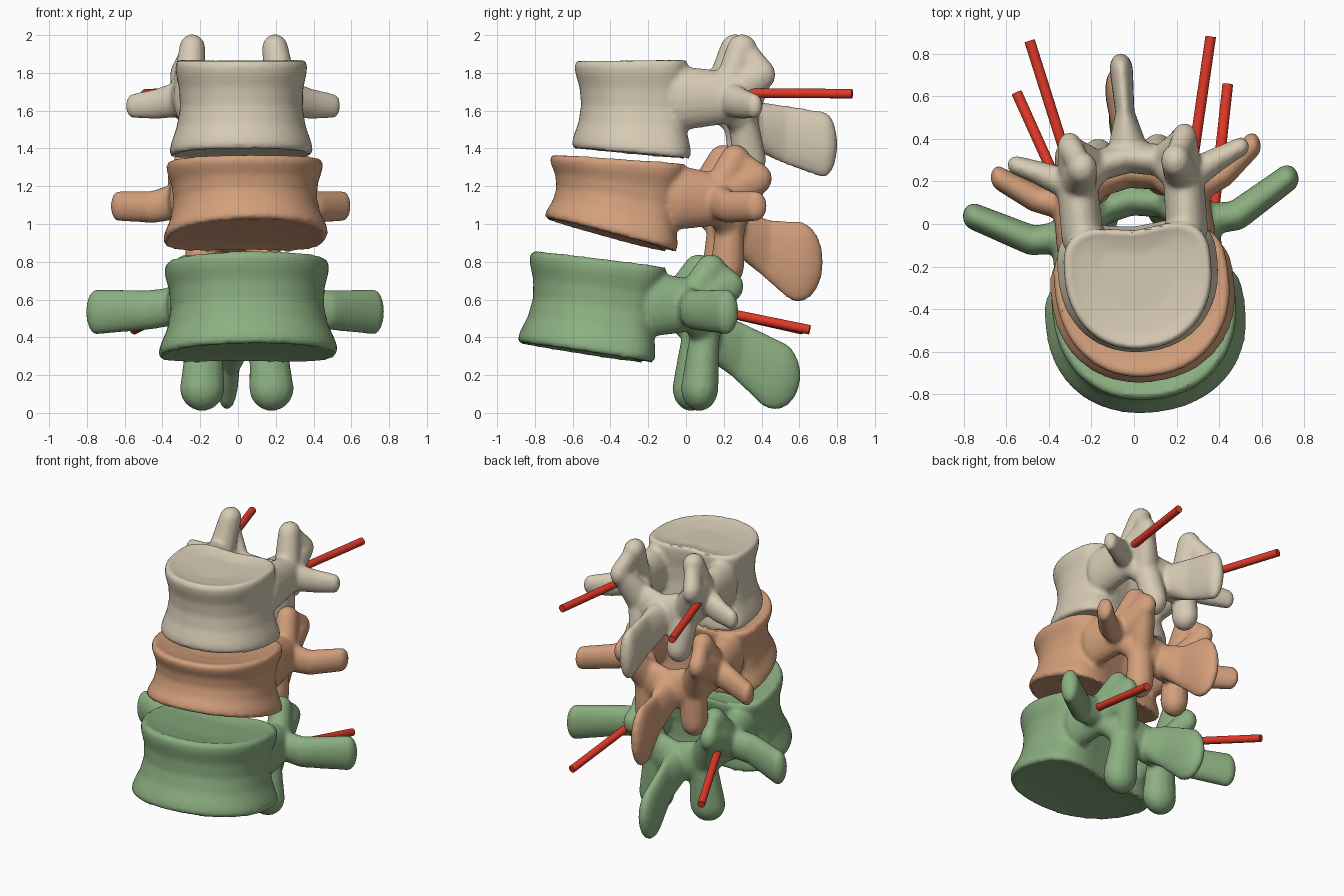
import bpy, bmesh, math
from mathutils import Matrix, Vector

if "Cube" in bpy.data.objects:
    bpy.data.objects.remove(bpy.data.objects["Cube"])


def material(name, rgb):
    m = bpy.data.materials.new(name)
    m.diffuse_color = (*rgb, 1)
    m.use_nodes = True
    m.node_tree.nodes["Principled BSDF"].inputs["Base Color"].default_value = m.diffuse_color
    return m


def finish(bm, name, mat):
    bmesh.ops.recalc_face_normals(bm, faces=bm.faces)
    me = bpy.data.meshes.new(name)
    bm.to_mesh(me)
    bm.free()
    ob = bpy.data.objects.new(name, me)
    bpy.context.collection.objects.link(ob)
    me.materials.append(mat)
    bpy.ops.object.select_all(action='DESELECT')
    ob.select_set(True)
    bpy.context.view_layer.objects.active = ob
    return ob


# Unit sphere directions used for all rounded bone blobs
BALL = [Vector((math.sin(p) * math.cos(t), math.sin(p) * math.sin(t), math.cos(p)))
        for p in [math.pi * (i + .5) / 9 for i in range(9)]
        for t in [2 * math.pi * j / 14 for j in range(14)]]


def chain(bm, blobs, mirror=True):
    """Hull successive ellipsoids (centre, radii) into a bony limb."""
    for side in ((1, -1) if mirror else (1,)):
        for pair in zip(blobs, blobs[1:]):
            vs = [bm.verts.new((side * (c[0] + r[0] * d.x), c[1] + r[1] * d.y, c[2] + r[2] * d.z))
                  for c, r in pair for d in BALL]
            bmesh.ops.convex_hull(bm, input=vs)
            bmesh.ops.delete(bm, geom=[v for v in bm.verts if not v.link_faces], context='VERTS')


def body(bm, bottom, top, n=56):
    """Waisted drum with a flat, notched back; ends are (half width, front y, back y, front z, back z)."""
    # (height fraction, outline scale, dish depth)
    levels = [(0, .5, .02), (0, .82, .012), (0, .97, 0), (.05, 1, 0), (.13, .985, 0), (.3, .92, 0),
              (.5, .89, 0), (.7, .92, 0), (.86, .985, 0), (.95, 1, 0), (1, .96, 0), (1, .82, -.015), (1, .5, -.03)]
    rings = []
    for u, k, dish in levels:
        w, fy, by, fz, bz = [a + (b - a) * u for a, b in zip(bottom, top)]
        cy = fy + .62 * (by - fy)
        ring = []
        for i in range(n):
            a = 2 * math.pi * i / n
            c, s = math.cos(a), math.sin(a)
            e = .6 if s > 0 else .92
            px = math.copysign(abs(c) ** e, c)
            py = math.copysign(abs(s) ** e, s)
            y = cy + k * py * ((by - cy) if s > 0 else (cy - fy))
            if s > 0:
                y -= .04 * py * math.exp(-(px / .45) ** 2)
            z = fz + (bz - fz) * (y - fy) / (by - fy) + dish
            ring.append(bm.verts.new((px * w * k, y, z)))
        rings.append(ring)
    for a, b in zip(rings, rings[1:]):
        for i in range(n):
            j = (i + 1) % n
            bm.faces.new((a[i], a[j], b[j], b[i]))
    bm.faces.new(rings[0][::-1])
    bm.faces.new(rings[-1])


def vertebra(name, mat, yaw, bottom, top, ped, sup, knob, trans, lamina, inf, spine):
    bm = bmesh.new()
    body(bm, bottom, top)
    root = (ped[1], (.09, .08, .12))
    ly, lz = lamina
    lam_side = ((.165, ly, lz + .03), (.09, .075, .13))
    lam_mid = ((0, ly + .03, lz - .01), (.05, .075, .14))
    # pedicles, flared where they leave the body
    chain(bm, [(ped[0], (.10, .09, .17)), (ped[1], (.095, .08, .14))])
    # upper joint processes with their rear knobs
    chain(bm, [root, (sup, (.07, .08, .075))])
    chain(bm, [root, (knob, (.06, .075, .08)), (sup, (.05, .07, .06))])
    # side processes
    chain(bm, [(ped[1], (.08, .08, .10)), trans[0], trans[1]])
    # laminae closing the canal
    chain(bm, [root, lam_side, lam_mid])
    chain(bm, [(knob, (.06, .06, .07)), lam_side])
    # lower joint processes
    chain(bm, [lam_side, inf])
    # rear spinous process with a flared root
    chain(bm, [((0, ly + .05, lz - .02), (.10, .06, .12)), spine[0], spine[1]], False)
    bmesh.ops.rotate(bm, verts=bm.verts, cent=(0, 0, 0), matrix=Matrix.Rotation(math.radians(yaw), 3, 'Z'))
    ob = finish(bm, name, mat)
    # fuse into one smooth bone
    rm = ob.modifiers.new("fuse", 'REMESH')
    rm.mode, rm.voxel_size = 'VOXEL', .014
    sm = ob.modifiers.new("soften", 'SMOOTH')
    sm.factor, sm.iterations = .5, 5
    for m in ("fuse", "soften"):
        bpy.ops.object.modifier_apply(modifier=m)
    bpy.ops.object.shade_smooth_by_angle(angle=math.radians(40))


vertebra("upper_vertebra", material("ivory", (.68, .60, .46)), 4.7,
         (.38, -.605, .03, 1.40, 1.34), (.345, -.59, .01, 1.865, 1.875),
         ped=[(.245, -.05, 1.665), (.25, .19, 1.67)],
         sup=(.22, .28, 1.93), knob=(.27, .38, 1.79),
         trans=[((.41, .27, 1.635), (.065, .055, .08)), ((.53, .32, 1.625), (.04, .045, .065))],
         lamina=(.285, 1.55), inf=((.14, .325, 1.34), (.08, .09, .10)),
         spine=[((0, .52, 1.475), (.045, .06, .155)), ((0, .73, 1.42), (.055, .075, .175))])

vertebra("middle_vertebra", material("terracotta", (.66, .35, .20)), 7.5,
         (.435, -.75, -.06, 1.03, .845), (.41, -.72, -.01, 1.37, 1.32),
         ped=[(.275, -.08, 1.14), (.27, .12, 1.13)],
         sup=(.24, .23, 1.345), knob=(.27, .35, 1.24),
         trans=[((.43, .17, 1.09), (.07, .06, .085)), ((.60, .295, 1.095), (.04, .06, .08))],
         lamina=(.215, .99), inf=((.165, .20, .78), (.09, .09, .11)),
         spine=[((0, .43, .87), (.045, .07, .155)), ((0, .60, .80), (.055, .135, .215))])

vertebra("lower_vertebra", material("sage", (.26, .43, .22)), 7,
         (.475, -.895, -.18, .37, .26), (.43, -.825, -.11, .86, .77),
         ped=[(.30, -.21, .575), (.30, -.02, .57)],
         sup=(.26, .10, .765), knob=(.28, .20, .67),
         trans=[((.48, -.02, .545), (.075, .07, .105)), ((.74, .125, .535), (.055, .065, .12))],
         lamina=(.085, .42), inf=((.185, .05, .13), (.12, .10, .12)),
         spine=[((0, .28, .33), (.05, .08, .155)), ((0, .475, .20), (.06, .14, .185))])

# red guide rods, running from behind through the pedicles into the bodies
red = material("red", (.75, .04, .02))
rods = {"upper_left_rod": ((-.49, .86, 1.69), (-.07, -.47, 1.70)),
        "upper_right_rod": ((.36, .88, 1.69), (.16, -.50, 1.70)),
        "lower_left_rod": ((-.55, .615, .44), (.01, -.63, .72)),
        "lower_right_rod": ((.44, .655, .44), (.29, -.715, .72))}
for name, (a, b) in rods.items():
    a, b = Vector(a), Vector(b)
    d = b - a
    bm = bmesh.new()
    bmesh.ops.create_cone(bm, cap_ends=True, segments=20, radius1=.025, radius2=.025, depth=d.length,
                          matrix=Matrix.Translation((a + b) / 2) @ d.to_track_quat('Z', 'Y').to_matrix().to_4x4())
    finish(bm, name, red)
    bpy.ops.object.shade_smooth_by_angle(angle=math.radians(40))
